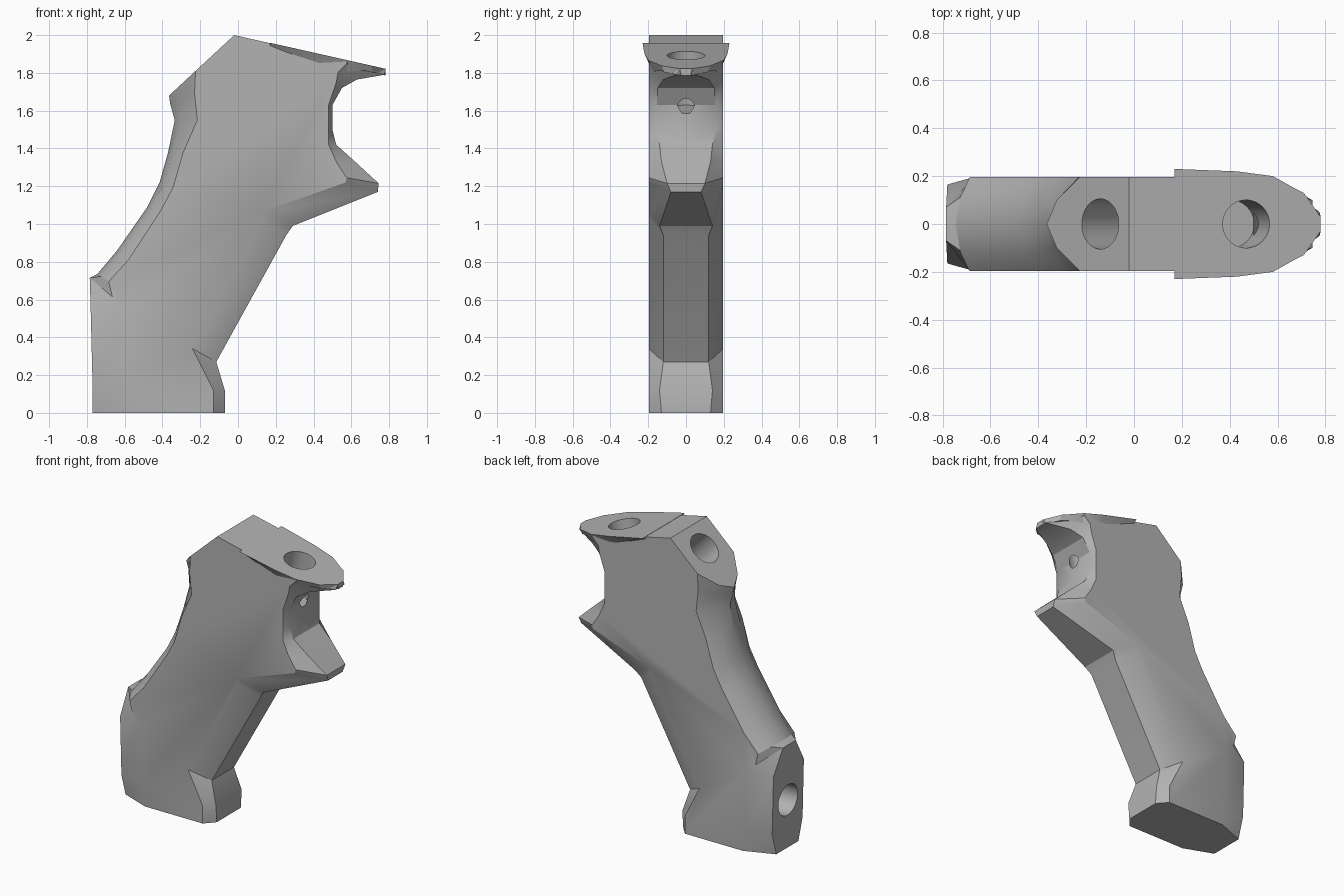
import bpy, bmesh
from mathutils import Vector

cube = bpy.data.objects.get("Cube")
if cube:
    bpy.data.objects.remove(cube, do_unlink=True)

grey = bpy.data.materials.new("plain grey")
grey.use_nodes = True
grey.diffuse_color = (0.45, 0.45, 0.45, 1)
grey.node_tree.nodes["Principled BSDF"].inputs["Base Color"].default_value = (0.45, 0.45, 0.45, 1)


def finish(bm, name):
    bmesh.ops.recalc_face_normals(bm, faces=bm.faces)
    mesh = bpy.data.meshes.new(name)
    bm.to_mesh(mesh)
    bm.free()
    mesh.materials.append(grey)
    obj = bpy.data.objects.new(name, mesh)
    bpy.context.collection.objects.link(obj)
    return obj


def select(obj):
    bpy.ops.object.select_all(action='DESELECT')
    obj.select_set(True)
    bpy.context.view_layer.objects.active = obj


def drill(targets, centre, normal, radius, depth):
    """Cut a blind round bore into the targets, square to the given normal."""
    n = Vector(normal).normalized()
    outside = 0.1
    bpy.ops.mesh.primitive_cylinder_add(
        vertices=48, radius=radius, depth=depth + outside,
        location=Vector(centre) + n * (outside - depth) / 2,
        rotation=n.to_track_quat('Z', 'Y').to_euler())
    cutter = bpy.context.object
    cutter.data.materials.append(grey)
    cutter.hide_render = True
    for obj in targets:
        select(obj)
        mod = obj.modifiers.new("bore", 'BOOLEAN')
        mod.operation = 'DIFFERENCE'
        mod.solver = 'EXACT'
        mod.object = cutter
        bpy.ops.object.modifier_apply(modifier=mod.name)
    bpy.data.objects.remove(cutter, do_unlink=True)


# Outline of the grip: x, z, then the shift to the side face, then half width
# of the middle strip that runs round the outline
front = [
    (-.07, 0, -.06, 0, .13), (-.07, .12, -.06, 0, .14),
    (-.115, .27, -.125, .07, .12), (.255, .94, -.13, .1, .12),
    (.29, .99, -.16, .075, .14), (.74, 1.17, -.17, .05, .08),
    (.745, 1.215, -.17, .03, .1), (.62, 1.33, -.1, 0, .13),
    (.52, 1.42, -.04, 0, .14), (.5, 1.5, -.02, 0, .155),
    (.5, 1.63, -.02, 0, .155), (.55, 1.72, -.03, .03, .15),
    (.63, 1.765, -.1, .04, .12), (.775, 1.79, -.2, .06, .05),
    (.78, 1.82, -.2, .045, .03), (-.02, 2, 0, 0, .12),
]
back = [
    (-.365, 1.68, .14, .13, .1), (-.36, 1.64, .13, .05, .08),
    (-.335, 1.55, .12, 0, .1), (-.37, 1.38, .08, 0, .1),
    (-.415, 1.22, .07, -.03, .12), (-.48, 1.09, .07, -.02, .12),
    (-.64, .86, .06, -.05, .12), (-.745, .735, .06, -.04, .11),
    (-.785, .715, .12, -.1, .07), (-.78, .55, .18, 0, .165),
    (-.77, .15, .18, 0, .165), (-.77, 0, .2, 0, .12),
]
HALF = 0.197

# Grip body: five columns of points across the width
bm = bmesh.new()
rows = []
for x, z, dx, dz, m in front + back:
    ridge = 0.3 if x < -0.1 and z > 0.72 else 0
    columns = [(-HALF, 1), (-m, ridge), (0, 0), (m, ridge), (HALF, 1)]
    rows.append([bm.verts.new((x + k * dx, y, z + k * dz)) for y, k in columns])
for a, b in zip(rows, rows[1:] + rows[:1]):
    for i in range(4):
        bm.faces.new((a[i], b[i], b[i + 1], a[i + 1]))
bm.faces.new([r[0] for r in rows])
bm.faces.new([r[4] for r in rows])
body = finish(bm, "grip_body")

# Top flange: a flared lip lying on the sloping top
half = [(.17, .23), (.43, .22), (.58, .2), (.67, .15), (.71, .13), (.78, .03)]
outline = half + [(x, -y) for x, y in reversed(half)]
bm = bmesh.new()
top, under = [], []
for x, y in outline:
    z = 2.002 - 0.225 * (x + 0.02)
    drop = 0.015 if x < 0.2 else 0.06 if x < 0.6 else 0.035
    top.append(bm.verts.new((x, y, z)))
    under.append(bm.verts.new((x, y * 0.87, z - drop)))
bm.faces.new(top)
bm.faces.new(under)
for i in range(len(top)):
    j = (i + 1) % len(top)
    bm.faces.new((top[i], top[j], under[j], under[i]))
flange = finish(bm, "top_flange")

# Bores in the sloping top, the rear shoulder and the heel
drill([body, flange], (.468, 0, 1.89), (.22, 0, .975), .1, .29)
drill([body], (-.14, 0, 1.887), (-.685, 0, .728), .105, .3)
drill([body], (-.775, 0, .33), (-1, 0, 0), .105, .3)

for obj in (body, flange):
    select(obj)
    bpy.ops.object.shade_smooth_by_angle(angle=0.5)
